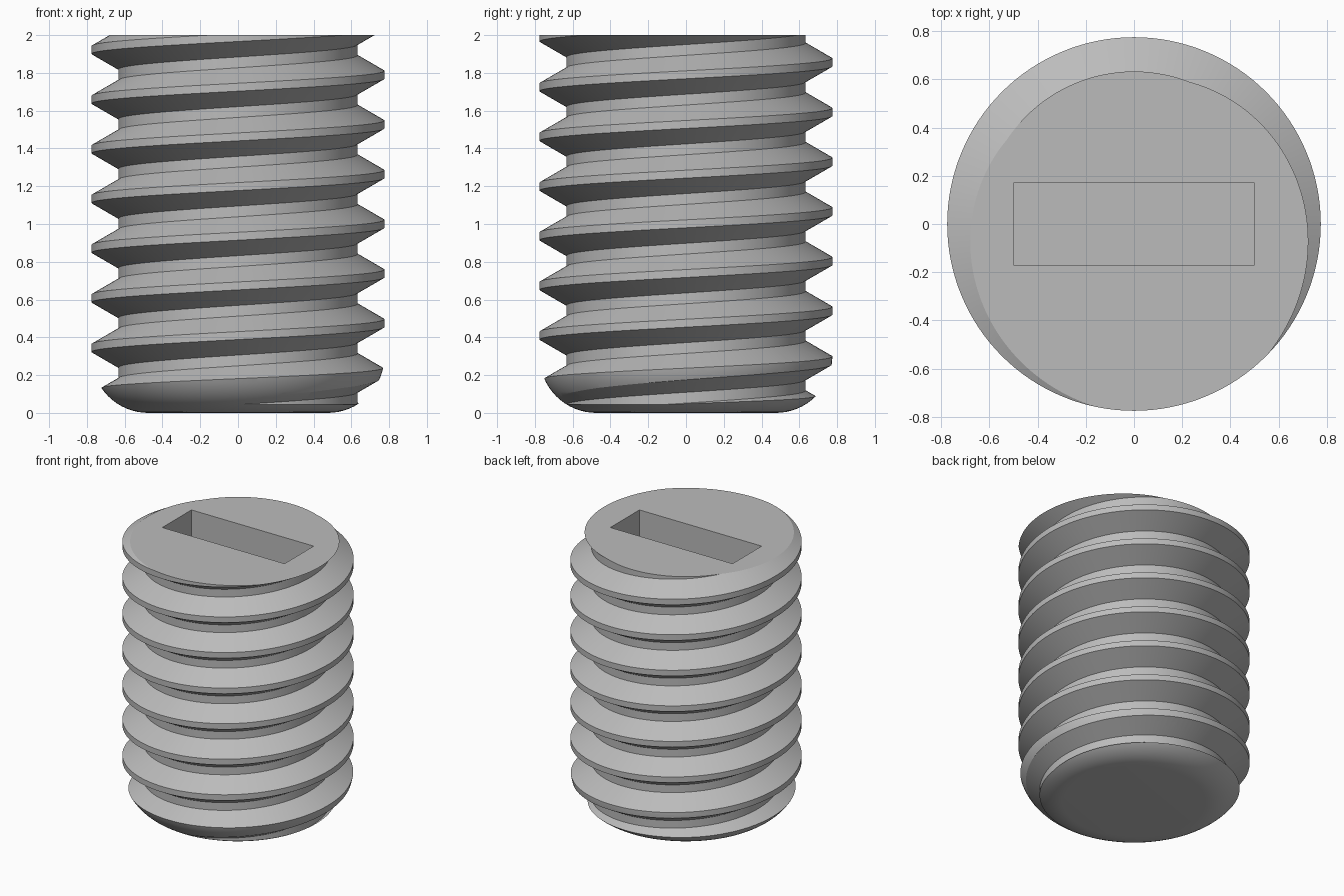
import bpy, bmesh, math

if "Cube" in bpy.data.objects:
    bpy.data.objects.remove(bpy.data.objects["Cube"])

PITCH, CREST_R, ROOT_R = 0.263, 0.775, 0.633
CREST, FLANK = 0.042, 0.082       # crest width and flank height
CREST_Z = 1.79                    # a crest centre on the +x side
SEGS, TURNS = 128, 13

steel = bpy.data.materials.new("grey steel")
steel.diffuse_color = (0.5, 0.5, 0.5, 1)
steel.use_nodes = True
steel.node_tree.nodes["Principled BSDF"].inputs["Base Color"].default_value = steel.diffuse_color


def make_object(name, bm):
    bmesh.ops.recalc_face_normals(bm, faces=bm.faces)
    mesh = bpy.data.meshes.new(name)
    bm.to_mesh(mesh)
    bm.free()
    mesh.materials.append(steel)
    obj = bpy.data.objects.new(name, mesh)
    bpy.context.collection.objects.link(obj)
    return obj


def cut(obj, tool, operation):
    mod = obj.modifiers.new(operation, 'BOOLEAN')
    mod.object, mod.operation, mod.solver = tool, operation, 'EXACT'
    bpy.context.view_layer.objects.active = obj
    bpy.ops.object.modifier_apply(modifier=mod.name)
    bpy.data.objects.remove(tool)


# threaded rod: one tooth profile wound into a closed right-handed helix
tooth = [(ROOT_R, -CREST / 2 - FLANK), (CREST_R, -CREST / 2),
         (CREST_R, CREST / 2), (ROOT_R, CREST / 2 + FLANK)]
bm = bmesh.new()
cols = []
for i in range(SEGS):
    a = 2 * math.pi * i / SEGS
    cols.append([bm.verts.new((r * math.cos(a), r * math.sin(a),
                 CREST_Z + PITCH * (t - 9 + i / SEGS) + z))
                 for t in range(TURNS) for r, z in tooth])
count = 4 * TURNS
for i in range(SEGS):
    wrap = 4 if i == SEGS - 1 else 0
    nxt = cols[(i + 1) % SEGS]
    for j in range(count - 1 - wrap):
        bm.faces.new((cols[i][j], nxt[j + wrap], nxt[j + 1 + wrap], cols[i][j + 1]))
bottom = [c[0] for c in cols] + [cols[0][k] for k in (4, 3, 2, 1)]
top = [c[-1] for c in cols] + [cols[-1][-k] for k in (2, 3, 4, 5)]
for loop, z in ((bottom, -1.0), (top, 3.2)):
    tip = bm.verts.new((0, 0, z))
    for k, v in enumerate(loop):
        bm.faces.new((v, loop[(k + 1) % len(loop)], tip))
screw = make_object("threaded_set_screw", bm)

# envelope: flat top and rounded lower end
FILLET = 0.3
outline = [(0, 0)]
for k in range(17):
    a = math.pi / 2 * k / 16
    outline.append((0.475 + FILLET * math.sin(a), FILLET * (1 - math.cos(a))))
outline += [(0.9, 0.36), (0.9, 2.0), (0, 2.0)]
bm = bmesh.new()
pts = [bm.verts.new((r, 0, z)) for r, z in outline]
edges = [bm.edges.new(p) for p in zip(pts, pts[1:])]
bmesh.ops.spin(bm, geom=pts + edges, axis=(0, 0, 1), cent=(0, 0, 0),
               angle=2 * math.pi, steps=SEGS)
bmesh.ops.remove_doubles(bm, verts=bm.verts, dist=1e-4)
cut(screw, make_object("end_envelope", bm), 'INTERSECT')

# driver slot in the top
bm = bmesh.new()
bmesh.ops.create_cube(bm, size=1)
for v in bm.verts:
    v.co = (v.co.x * 1.0, v.co.y * 0.34, 2.0 + v.co.z * 0.8)
cut(screw, make_object("slot_cutter", bm), 'DIFFERENCE')

# crisp thread edges, smooth flanks
bpy.ops.object.select_all(action='DESELECT')
screw.select_set(True)
bpy.context.view_layer.objects.active = screw
bpy.ops.object.shade_smooth_by_angle(angle=math.radians(20))
